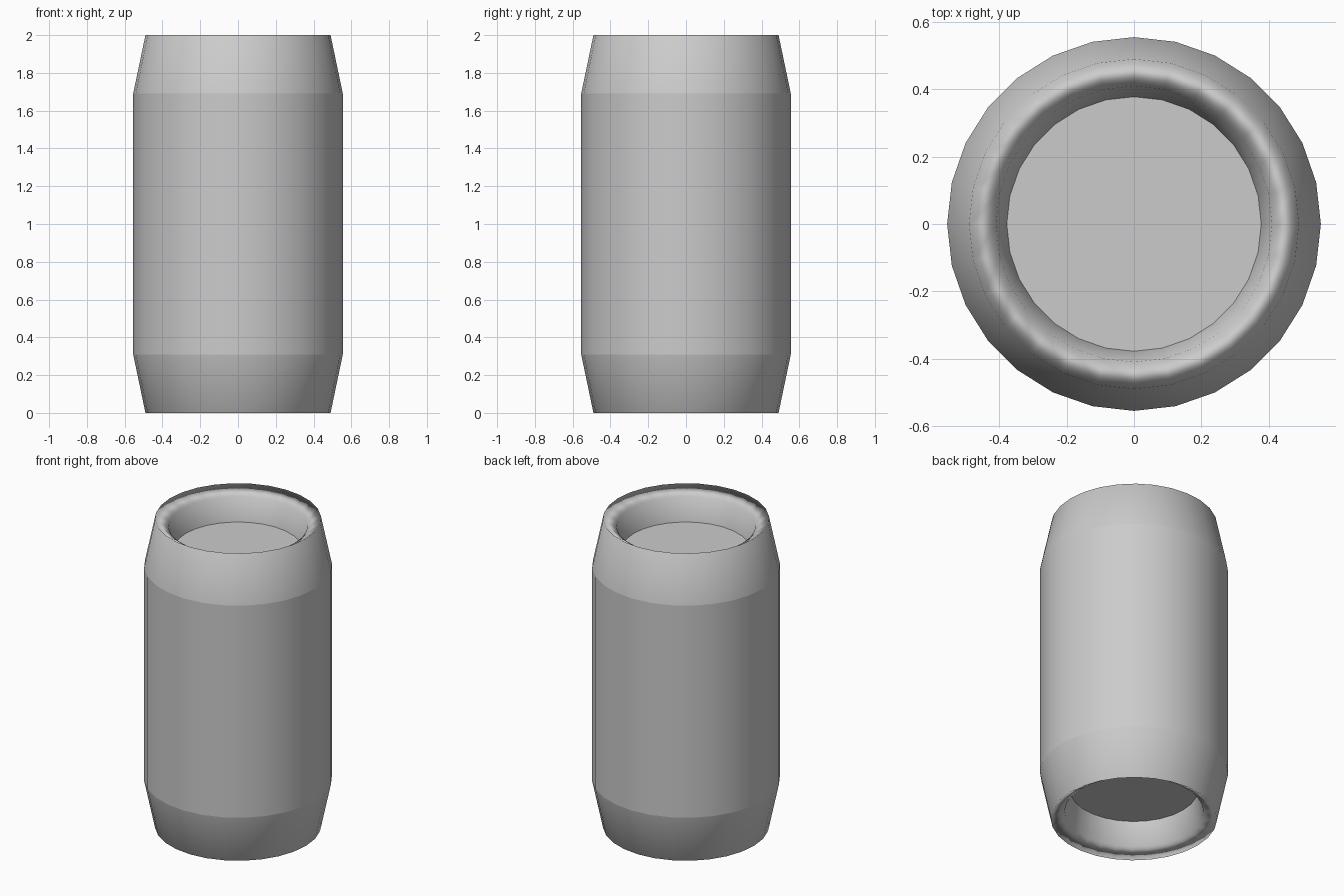
import bpy, bmesh, math

SIDES = 28

cube = bpy.data.objects.get("Cube")
if cube:
    bpy.data.objects.remove(cube)

# Plain grey finish
grey = bpy.data.materials.new("plain_grey")
grey.use_nodes = True
colour = (0.6, 0.6, 0.6, 1)
grey.diffuse_color = colour
grey.node_tree.nodes["Principled BSDF"].inputs["Base Color"].default_value = colour

# Half profile: recessed floor, inner wall, rim, taper, straight side
upper = [(0.378, 1.80), (0.41, 1.95), (0.49, 2.0), (0.555, 1.69)]
profile = upper + [(r, 2 - z) for r, z in reversed(upper)]
sharp_rings = {0, 3, 4, 7}

bm = bmesh.new()
rings = []
for r, z in profile:
    angles = [2 * math.pi * i / SIDES for i in range(SIDES)]
    rings.append([bm.verts.new((r * math.cos(a), r * math.sin(a), z)) for a in angles])

# Skin between the rings, then the two end floors
for a, b in zip(rings, rings[1:]):
    for i in range(SIDES):
        j = (i + 1) % SIDES
        bm.faces.new((a[i], b[i], b[j], a[j]))
bm.faces.new(rings[0])
bm.faces.new(list(reversed(rings[-1])))
bmesh.ops.recalc_face_normals(bm, faces=bm.faces[:])

# Smooth shading, with creases at the taper and floor edges
for face in bm.faces:
    face.smooth = True
for k in sharp_rings:
    for i in range(SIDES):
        bm.edges.get((rings[k][i], rings[k][(i + 1) % SIDES])).smooth = False

mesh = bpy.data.meshes.new("barrel_body")
bm.to_mesh(mesh)
bm.free()
mesh.materials.append(grey)
barrel = bpy.data.objects.new("barrel_body", mesh)
bpy.context.collection.objects.link(barrel)

# Broad faces keep their shading; the rim rolls over softly
weighted = barrel.modifiers.new("soft_rim", 'WEIGHTED_NORMAL')
weighted.keep_sharp = True
